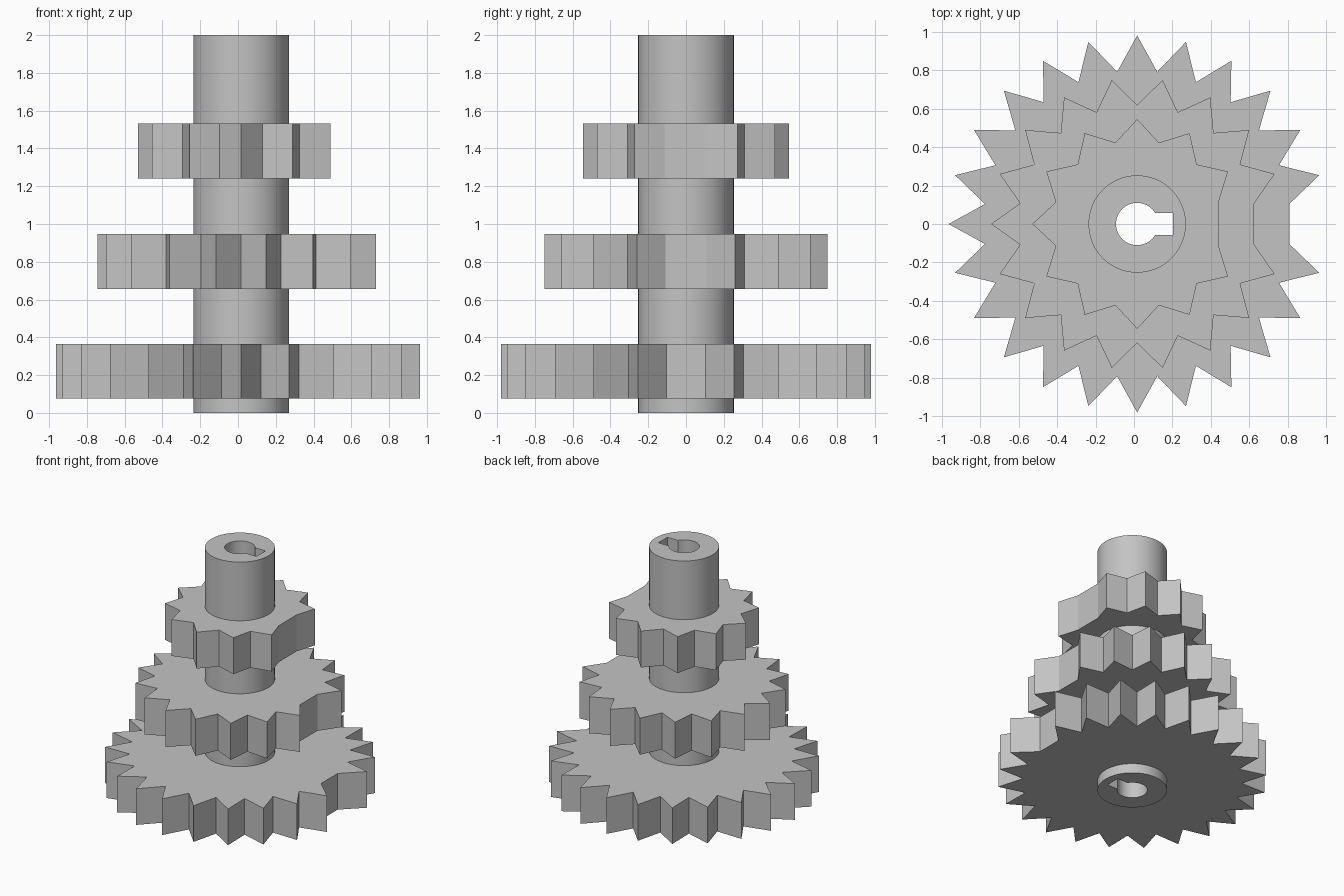
import bpy, bmesh
from math import cos, sin, asin, pi, radians

if "Cube" in bpy.data.objects:
    bpy.data.objects.remove(bpy.data.objects["Cube"], do_unlink=True)

AXIS_X = 0.0165
SHAFT_R = 0.253
BORE_R = 0.11

steel = bpy.data.materials.new("grey steel")
grey = (0.55, 0.55, 0.55, 1)
steel.diffuse_color = grey
steel.use_nodes = True
steel.node_tree.nodes["Principled BSDF"].inputs["Base Color"].default_value = grey


def arc(r, start, end, n):
    """n + 1 points on an arc, angles in radians."""
    return [(r * cos(start + (end - start) * i / n),
             r * sin(start + (end - start) * i / n)) for i in range(n + 1)]


def prism(name, loops, z0, z1):
    """Extrude an outline with holes from z0 up to z1."""
    bm = bmesh.new()
    edges = []
    for loop in loops:
        vs = [bm.verts.new((x, y, z0)) for x, y in loop]
        edges += [bm.edges.new((a, b)) for a, b in zip(vs, vs[1:] + vs[:1])]
    bmesh.ops.triangle_fill(bm, use_beauty=True, edges=edges, normal=(0, 0, 1))
    ext = bmesh.ops.extrude_face_region(bm, geom=bm.faces[:], use_keep_orig=True)
    top = [v for v in ext["geom"] if isinstance(v, bmesh.types.BMVert)]
    bmesh.ops.translate(bm, verts=top, vec=(0, 0, z1 - z0))
    bmesh.ops.recalc_face_normals(bm, faces=bm.faces[:])
    mesh = bpy.data.meshes.new(name)
    bm.to_mesh(mesh)
    bm.free()
    mesh.materials.append(steel)
    obj = bpy.data.objects.new(name, mesh)
    obj.location.x = AXIS_X
    bpy.context.collection.objects.link(obj)
    return obj


def gear_outline(teeth, tip, root):
    """Pointed teeth all round, with the tooth on the +x side left out."""
    return [((tip if i % 2 == 0 else root) * cos(pi * i / teeth),
             (tip if i % 2 == 0 else root) * sin(pi * i / teeth))
            for i in range(1, 2 * teeth)]


# Shaft with a keyed bore running right through it
key_half, key_end = 0.057, 0.187
a = asin(key_half / BORE_R)
bore = arc(BORE_R, a, 2 * pi - a, 40) + [(key_end, -key_half), (key_end, key_half)]
shaft = prism("shaft", [arc(SHAFT_R, 0, 2 * pi, 72)[:-1], bore], 0, 2)
bpy.ops.object.select_all(action="DESELECT")
shaft.select_set(True)
bpy.context.view_layer.objects.active = shaft
bpy.ops.object.shade_smooth_by_angle(angle=radians(30))

# Three gears, their hubs seated slightly inside the shaft wall
hub = arc(SHAFT_R - 0.01, 0, 2 * pi, 72)[:-1]
for name, teeth, tip, root, z0, z1 in (
        ("large_gear", 24, 0.98, 0.798, 0.077, 0.366),
        ("middle_gear", 18, 0.76, 0.618, 0.656, 0.948),
        ("small_gear", 12, 0.545, 0.438, 1.24, 1.531)):
    prism(name, [gear_outline(teeth, tip, root), hub], z0, z1)
